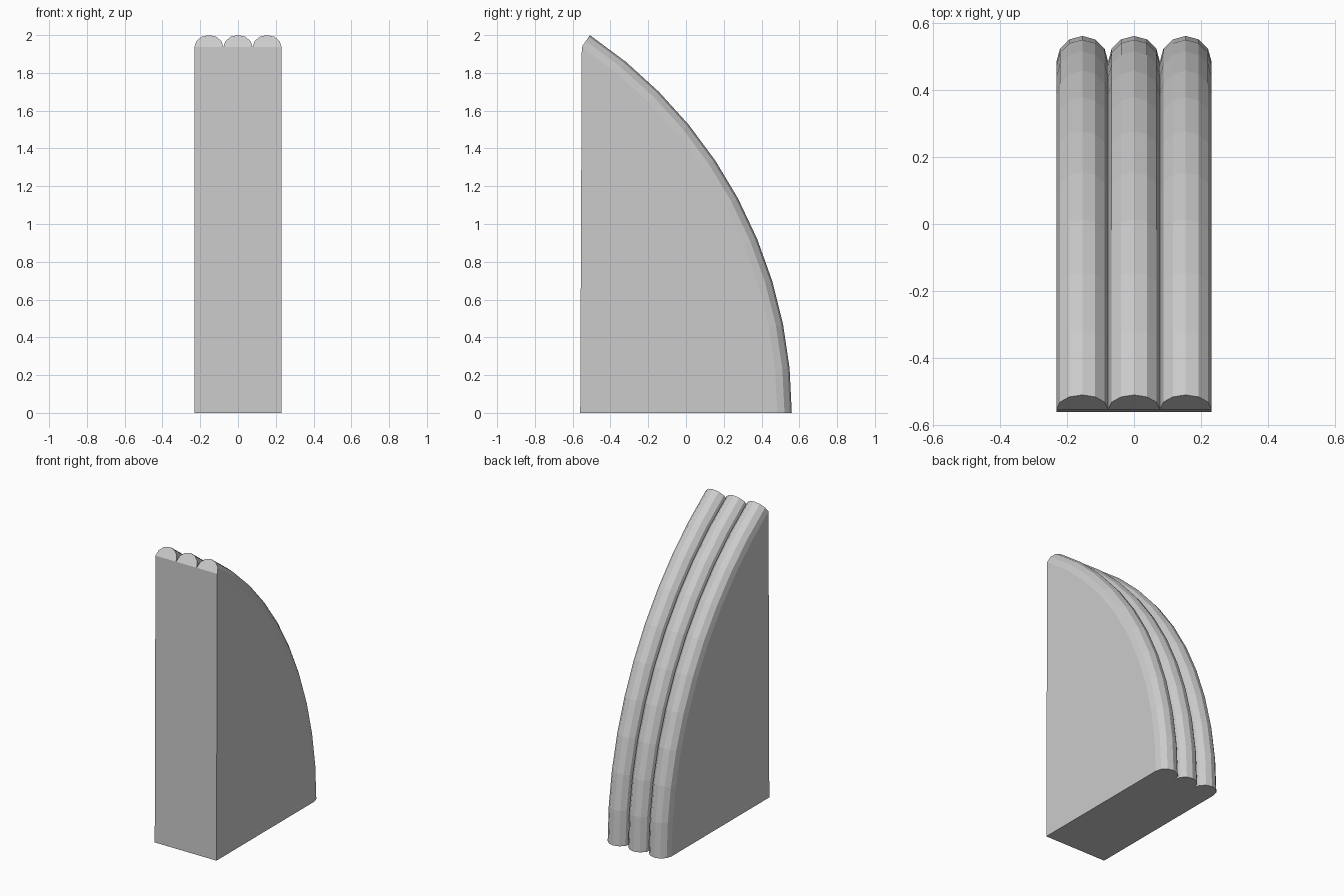
import bpy, bmesh
from math import sin, cos, pi, radians

if "Cube" in bpy.data.objects:
    bpy.data.objects.remove(bpy.data.objects["Cube"])

R_FLUTE = 0.077                    # radius of each rounded rib
SWEEP = radians(56.25)             # arc of the curved back
STEPS, SIDES, RIBS = 10, 6, 3
R_OUT = 2.0 / sin(SWEEP)           # outer radius so the top reaches z = 2
R_MID = R_OUT - R_FLUTE
Y_BACK, Y_FRONT = 0.56, -0.56
Y_CENTRE = Y_BACK - R_OUT

# cross-section: three half circles side by side as (x, height above rib base)
section = [(-RIBS * R_FLUTE, 0.0)]
for k in range(RIBS):
    cx = (2 * k - RIBS + 1) * R_FLUTE
    for i in range(1, SIDES + 1):
        a = pi * i / SIDES
        section.append((cx - R_FLUTE * cos(a), R_FLUTE * sin(a)))

bm = bmesh.new()

# ribbed back: sweep the section along the arc
rings = []
for s in range(STEPS + 1):
    t = SWEEP * s / STEPS
    rings.append([bm.verts.new((x, Y_CENTRE + (R_MID + h) * cos(t), (R_MID + h) * sin(t)))
                  for x, h in section])
for lo, hi in zip(rings, rings[1:]):
    for i in range(len(section) - 1):
        bm.faces.new((lo[i], lo[i + 1], hi[i + 1], hi[i]))

# rib ends at the top
top = rings[-1]
for k in range(RIBS):
    bm.faces.new(top[k * SIDES:(k + 1) * SIDES + 1])

# flat front, bottom and sides
left = bm.verts.new((-RIBS * R_FLUTE, Y_FRONT, 0))
right = bm.verts.new((RIBS * R_FLUTE, Y_FRONT, 0))
bm.faces.new([left, right] + top[::SIDES][::-1])
bm.faces.new(rings[0] + [right, left])
bm.faces.new([r[0] for r in rings] + [left])
bm.faces.new([r[-1] for r in rings] + [right])
bmesh.ops.recalc_face_normals(bm, faces=bm.faces)

mesh = bpy.data.meshes.new("ribbed_wedge")
bm.to_mesh(mesh)
bm.free()
bpy.context.collection.objects.link(bpy.data.objects.new("ribbed_wedge", mesh))
